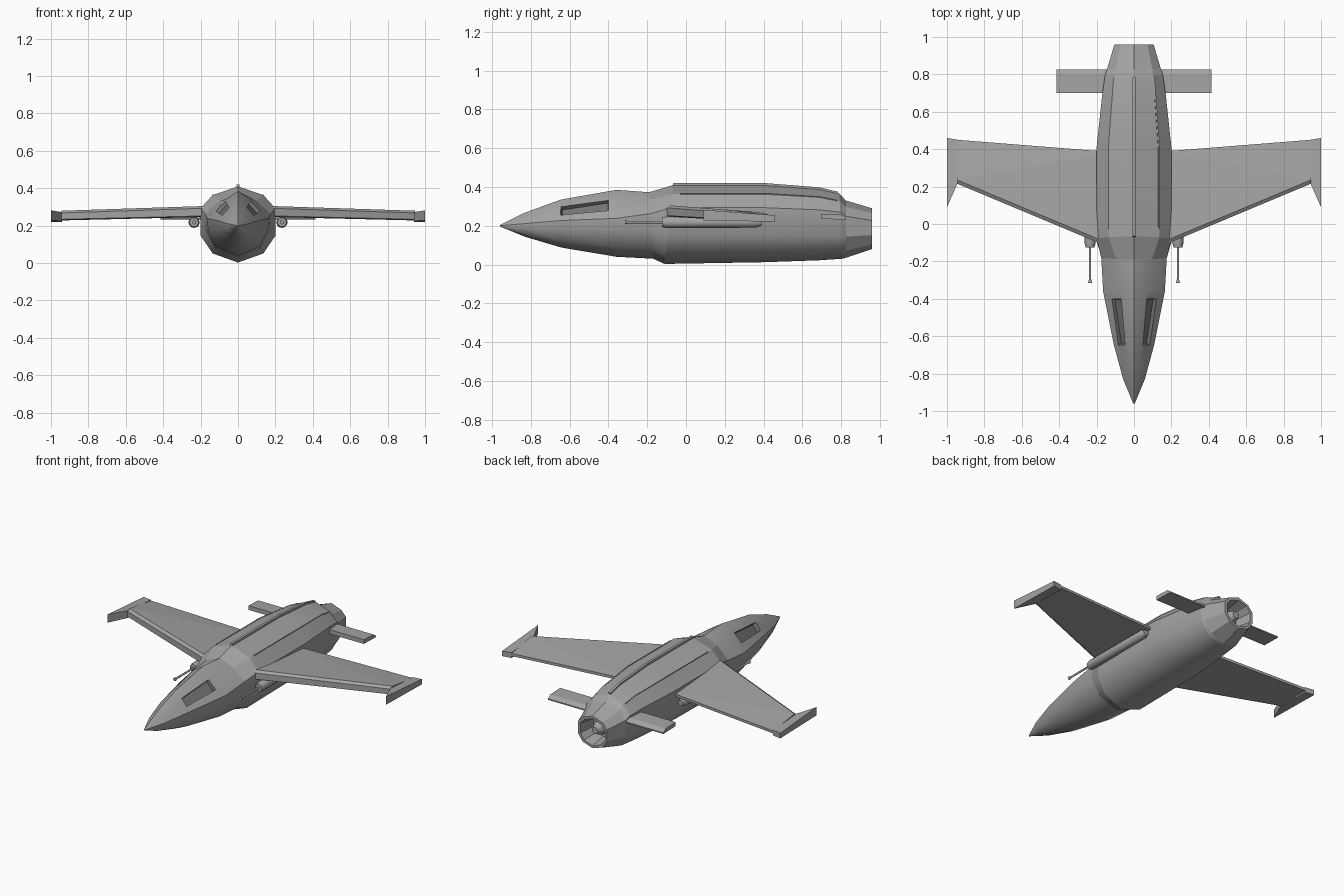
import bpy, bmesh
from mathutils import Vector

if "Cube" in bpy.data.objects:
    bpy.data.objects.remove(bpy.data.objects["Cube"])


def material(name, grey):
    m = bpy.data.materials.new(name)
    m.diffuse_color = (grey, grey, grey, 1)
    m.use_nodes = True
    m.node_tree.nodes["Principled BSDF"].inputs["Base Color"].default_value = m.diffuse_color
    return m


PAINT = material("grey_paint", .37)
GLASS = material("dark_glass", .18)


def make(name, bm):
    bmesh.ops.recalc_face_normals(bm, faces=bm.faces)
    me = bpy.data.meshes.new(name)
    bm.to_mesh(me)
    bm.free()
    me.materials.append(PAINT)
    ob = bpy.data.objects.new(name, me)
    bpy.context.collection.objects.link(ob)
    return ob


def mirror_x(ob):
    ob.modifiers.new("mirror", 'MIRROR')
    return ob


def hull(name, pts):
    bm = bmesh.new()
    for p in pts:
        bm.verts.new(p)
    bmesh.ops.convex_hull(bm, input=bm.verts)
    bmesh.ops.dissolve_limit(bm, angle_limit=0.03, verts=bm.verts, edges=bm.edges)
    return make(name, bm)


def prism(name, outline, axis_pts):
    """Outline points mapped to two rings by axis_pts, joined into a solid."""
    bm = bmesh.new()
    a, b = [[bm.verts.new(f(p)) for p in outline] for f in axis_pts]
    n = len(outline)
    bm.faces.new(a)
    bm.faces.new(b[::-1])
    for i in range(n):
        bm.faces.new((a[i], a[(i + 1) % n], b[(i + 1) % n], b[i]))
    return make(name, bm)


def lathe_y(name, profile, x, z, sides):
    """Solid of revolution along y from (y, radius) points."""
    bm = bmesh.new()
    axis = Vector((x, 0, z))
    vs = [bm.verts.new(axis + Vector((r, y, 0))) for y, r in profile]
    es = [bm.edges.new(p) for p in zip(vs, vs[1:])]
    bmesh.ops.spin(bm, geom=vs + es, cent=axis, axis=(0, 1, 0), angle=6.2831853,
                   steps=sides, use_merge=False)
    bmesh.ops.remove_doubles(bm, verts=bm.verts, dist=1e-4)
    return make(name, bm)


# Fuselage: one loft from nose to the inside of the nozzle
NOSE = [(0, 1), (.42, .72), (1, .1), (.97, -.25), (.7, -.74), (0, -1)]
BODY = [(0, 1), (.68, .76), (1, .4), (1, -.32), (.68, -.77), (0, -1)]
# y at top, y at bottom, half width, top z, middle z, bottom z, blend nose->body
STATIONS = [
    (-.96, -.96, .004, .204, .2, .196, 0),
    (-.83, -.83, .058, .268, .205, .143, 0),
    (-.645, -.645, .108, .335, .215, .088, 0),
    (-.36, -.36, .165, .385, .222, .04, 0),
    (-.19, -.17, .175, .373, .225, .03, .5),
    (-.065, -.11, .2, .41, .215, .003, 1),
    (.41, .41, .2, .41, .215, .012, 1),
    (.69, .69, .17, .39, .21, .022, 1),
    (.79, .81, .155, .367, .205, .03, 1),
    (.825, .825, .145, .33, .195, .035, 1),
    (.96, .96, .105, .29, .185, .08, 1),
    (.96, .96, .088, .272, .185, .097, 1),
    (.85, .85, .07, .255, .185, .115, 1)]
bm = bmesh.new()
rings = []
for yt, yb, w, zt, zm, zb, t in STATIONS:
    half = []
    for (a, c), (d, e) in zip(NOSE, BODY):
        u, v = a + (d - a) * t, c + (e - c) * t
        z = zm + v * ((zt - zm) if v > 0 else (zm - zb))
        half.append((u * w, yb + (yt - yb) * (v + 1) / 2, z))
    pts = half + [(-x, y, z) for x, y, z in half[-2:0:-1]]
    rings.append([bm.verts.new(p) for p in pts])
n = len(rings[0])
for k, (a, b) in enumerate(zip(rings, rings[1:])):
    for i in range(n):
        f = bm.faces.new((a[i], a[(i + 1) % n], b[(i + 1) % n], b[i]))
        f.smooth = k < 9                     # rounded skin, sharp creases below
        if i in (0, 2, 8) or (i in (1, 9) and k > 3):
            bm.edges.get((a[i], b[i])).smooth = False
bm.faces.new(rings[0])
bm.faces.new(rings[-1])
for k in (4, 5, 8, 9):
    for i in range(n):
        bm.edges.get((rings[k][i], rings[k][(i + 1) % n])).smooth = False
fuselage = make("fuselage", bm)
fuselage.data.materials.append(GLASS)

# Cockpit windows: dark recesses cut into both sides of the nose
window = [(.042, -.655, .295), (.08, -.655, .248), (.12, -.39, .275), (.068, -.39, .335)]
centre = sum((Vector(p) for p in window), Vector()) / 4
for side in (1, -1):
    pts = []
    for p in window:
        p = Vector(p)
        inner = p.lerp(centre, .12) - Vector((.7, -.15, .7)) * .018
        for q in (p + Vector((.7, -.15, .7)) * .04, inner):
            pts.append((q.x * side, q.y, q.z))
    cutter = hull("window_cutter", pts)
    cutter.data.materials.append(GLASS)
    for f in cutter.data.polygons:
        f.material_index = 1
    cutter.hide_render = True
    cutter.hide_viewport = True
    cut = fuselage.modifiers.new("window", 'BOOLEAN')
    cut.operation = 'DIFFERENCE'
    cut.solver = 'EXACT'
    cut.object = cutter

# Thin spine along the back
spine = [(-.08, .38), (-.065, .42), (.41, .42), (.69, .398), (.785, .375), (.785, .34), (.4, .38)]
prism("dorsal_spine", spine, [lambda p: (-.008, *p), lambda p: (.008, *p)])

# Narrow rails along the shoulder edges
rail = [(-.03, .367), (.41, .367), (.69, .35), (.78, .332)]
mirror_x(prism("shoulder_rail", rail + [(y, z - .02) for y, z in rail[::-1]],
               [lambda p: (.137 - max(0, p[0] - .41) * .075, *p),
                lambda p: (.130 - max(0, p[0] - .41) * .075, *p)]))


# Wings: wedge section, thick leading edge, thin trailing edge
def section(x, y0, y1, top, bottom):
    return [(x, y0, top - .012), (x, y0 + .02, top), (x, y1, bottom + .022),
            (x, y1, bottom + .005), (x, y0 + .02, bottom), (x, y0, bottom + .006)]


mirror_x(hull("wing", section(.12, -.13, .385, .307, .248) + section(.945, .215, .45, .28, .228)))
# Swept tip plates
mirror_x(prism("wing_tip", [(.94, .225), (1, .09), (1, .46), (.94, .45)],
               [lambda p: (*p, .282 - (p[1] - .09) * .075),
                lambda p: (*p, .228 - (p[1] - .09) * .02)]))

# Tailplane with bevelled trailing edge
tail = [(.7, .235), (.7, .262), (.8, .258), (.825, .24), (.825, .232)]
mirror_x(prism("tailplane", tail, [lambda p: (.1, *p), lambda p: (.415, *p)]))

# Gun pods tucked under the wing roots
pod = [(-.125, 0), (-.125, .024), (-.1, .03), (.36, .028), (.39, .018), (.39, 0)]
barrel = [(-.315, 0), (-.315, .011), (-.295, .006), (-.11, .006), (-.11, 0)]
for name, prof in (("gun_pod", pod), ("gun_barrel", barrel)):
    ob = mirror_x(lathe_y(name, prof, .235, .218, 12))
    bpy.context.view_layer.objects.active = ob
    ob.select_set(True)
    bpy.ops.object.shade_smooth_by_angle(angle=.6)
    ob.select_set(False)

# Engine hub inside the nozzle
lathe_y("engine_hub", [(.84, 0), (.84, .05), (.89, .042), (.935, .022), (.935, 0)], 0, .185, 10)
